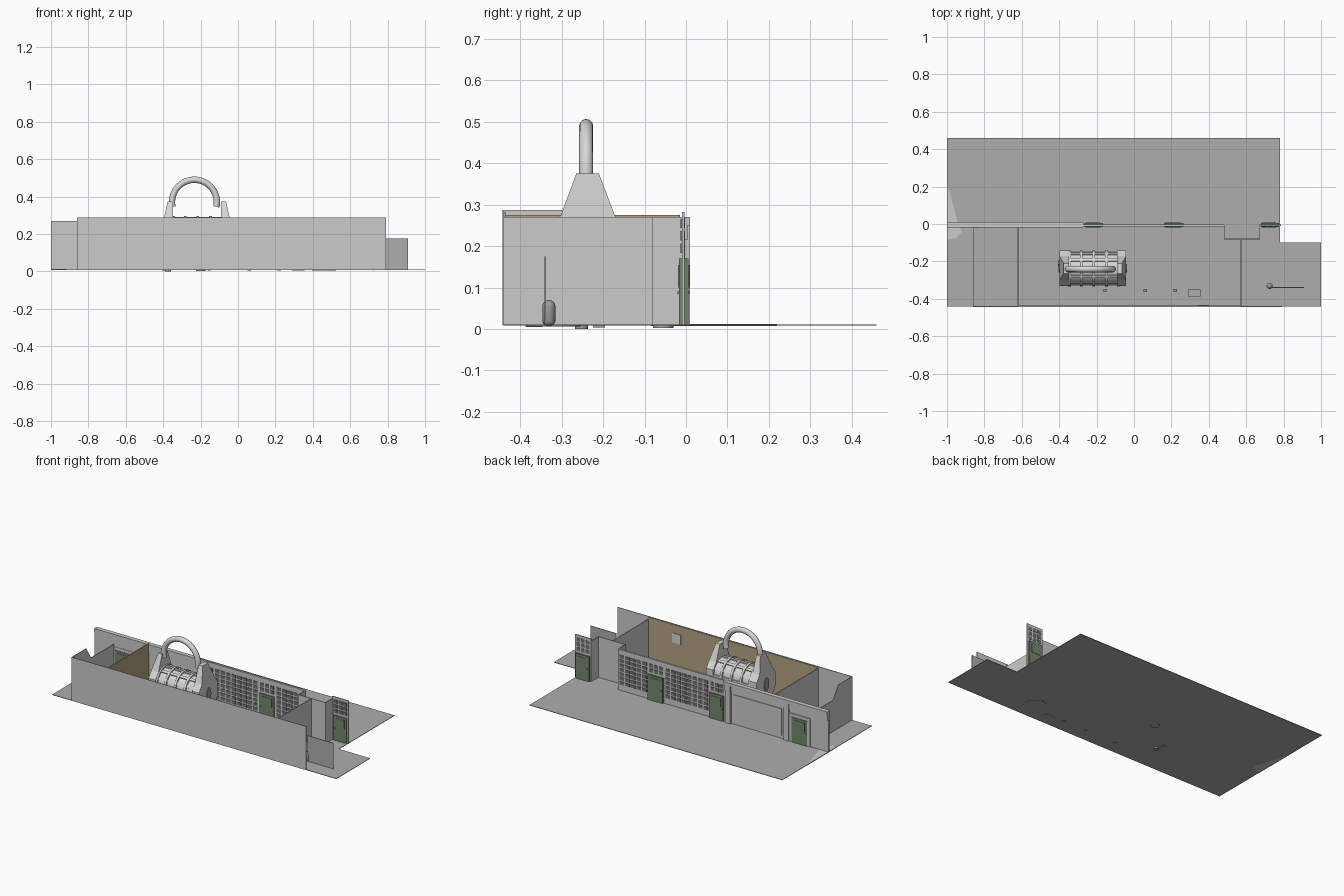
import bpy, bmesh, math
from mathutils import Matrix, Vector

if "Cube" in bpy.data.objects:
    bpy.data.objects.remove(bpy.data.objects["Cube"])


def mat(name, r, g, b):
    m = bpy.data.materials.new(name)
    m.diffuse_color = (r, g, b, 1)
    m.use_nodes = True
    m.node_tree.nodes["Principled BSDF"].inputs["Base Color"].default_value = m.diffuse_color
    return m


WALL = mat("wall grey", .60, .60, .60)
FLOOR = mat("floor grey", .42, .42, .42)
TAN = mat("tan plaster", .45, .37, .23)
GREEN = mat("door green", .17, .24, .15)
TILE = mat("dark glass", .17, .17, .17)
METAL = mat("light metal", .68, .68, .67)
DARK = mat("mid grey", .33, .33, .33)


def finish(name, bm, m, smooth=False):
    bmesh.ops.recalc_face_normals(bm, faces=bm.faces)
    me = bpy.data.meshes.new(name)
    bm.to_mesh(me)
    bm.free()
    ob = bpy.data.objects.new(name, me)
    bpy.context.collection.objects.link(ob)
    me.materials.append(m)
    if smooth:
        bpy.ops.object.select_all(action='DESELECT')
        ob.select_set(True)
        bpy.context.view_layer.objects.active = ob
        bpy.ops.object.shade_smooth_by_angle(angle=math.radians(40))
    return ob


def add_box(bm, x0, x1, y0, y1, z0, z1):
    t = Matrix.Translation(((x0 + x1) / 2, (y0 + y1) / 2, (z0 + z1) / 2))
    bmesh.ops.create_cube(bm, size=1, matrix=t @ Matrix.Diagonal((x1 - x0, y1 - y0, z1 - z0, 1)))


def box(name, m, *d):
    bm = bmesh.new()
    add_box(bm, *d)
    return finish(name, bm, m)


def prism(name, m, pts, place, a, b):
    """Extrude an outline; place(u, v, end) gives the 3D point."""
    bm = bmesh.new()
    rows = [[bm.verts.new(place(u, v, e)) for u, v in pts] for e in (a, b)]
    bm.faces.new(rows[0])
    bm.faces.new(rows[1])
    n = len(pts)
    for i in range(n):
        j = (i + 1) % n
        bm.faces.new((rows[0][i], rows[0][j], rows[1][j], rows[1][i]))
    return finish(name, bm, m)


def disc(name, m, x, y, r, z0, z1, n=24):
    bm = bmesh.new()
    bmesh.ops.create_cone(bm, cap_ends=True, segments=n, radius1=r, radius2=r, depth=z1 - z0,
                          matrix=Matrix.Translation((x, y, (z0 + z1) / 2)))
    return finish(name, bm, m, True)


flat = lambda u, v, e: (u, v, e)
across = lambda u, v, e: (e, u, v)

# Ground sheet with the side extension and the pale corner patch
prism("ground", FLOOR, [(-1, -.44), (1, -.44), (1, -.10), (.78, -.10), (.78, .46), (-1, .46)],
      flat, .008, .011)
prism("corner_patch", WALL, [(-1, .22), (-.94, 0), (-.92, -.04), (-.95, -.075), (-1, -.085)],
      flat, .007, .012)

# Front wall with tan plaster inside
box("front_wall", WALL, -.86, .79, -.443, -.439, .01, .287)
box("front_plaster", TAN, -.62, .57, -.439, -.436, .012, .283)
box("wall_plate", METAL, .34, .40, -.436, -.432, .17, .23)

# Cross walls
box("left_partition", WALL, -.624, -.62, -.44, -.015, .01, .275)
box("left_partition_plaster", TAN, -.62, -.617, -.436, -.015, .012, .275)
box("right_partition", WALL, .57, .574, -.44, -.08, .01, .27)
prism("left_end_wall", WALL, [(-.44, .01), (-.44, .287), (-.30, .287), (-.25, .21),
                              (-.02, .21), (-.02, .01)], across, -.862, -.858)
box("outer_panel", FLOOR, .73, .91, -.342, -.338, .01, .175)

# Back facade, glazed middle part and recess
box("glazed_wall", WALL, -.27, .48, -.011, -.005, .01, .27)
box("glazed_wall_beam", WALL, -.27, .48, -.014, -.002, .245, .27)
box("recess_back", WALL, .48, .674, -.082, -.078, .01, .27)
box("recess_left", WALL, .48, .484, -.08, -.006, .01, .27)
box("recess_right", WALL, .67, .674, -.08, -.006, .01, .27)
box("end_wall", WALL, .67, .785, -.010, -.004, .01, .283)

# Back facade, plain left part with cornice, pilasters and raised panel
box("plain_wall", WALL, -1, -.27, -.012, -.002, .01, .25)
box("cornice_low", WALL, -1, -.27, -.016, .004, .215, .25)
box("cornice_top", WALL, -1, -.27, -.018, .010, .25, .27)
for x in (-.30, -.71):
    box("pilaster", WALL, x - .018, x + .018, -.014, .010, .01, .25)
box("raised_panel", WALL, -.675, -.335, -.004, .003, .03, .20)
box("door_frame", WALL, -.875, -.725, -.014, .003, .01, .19)

# Doors, proud of both wall sides, with handles
for x0, x1 in ((.16, .265), (-.265, -.165), (.68, .775), (-.855, -.745)):
    box("door", GREEN, x0, x1, -.017, .006, .011, .17)
    box("door_inset", GREEN, x0 + .015, x1 - .015, -.019, .008, .10, .155)
    box("door_handle", DARK, x0 + .008, x0 + .014, -.021, .010, .085, .092)


# Glass tiles in a grid on both sides of the wall
def tiles(name, x0, x1, z0, z1, cols, rows):
    bm = bmesh.new()
    w, h = (x1 - x0) / cols, (z1 - z0) / rows
    for i in range(cols):
        for j in range(rows):
            x, z = x0 + i * w, z0 + j * h
            add_box(bm, x + .004, x + w - .004, -.0135, -.0025, z + .004, z + h - .004)
    finish(name, bm, TILE)


tiles("glass_centre", -.155, .15, .045, .24, 8, 7)
tiles("glass_right", .275, .475, .045, .24, 5, 7)
tiles("glass_over_door", .16, .265, .18, .24, 3, 2)
tiles("glass_over_door", -.265, -.165, .18, .24, 3, 2)
tiles("glass_end", .678, .778, .18, .27, 3, 3)

# Machine: ribbed drum lying along x
CX, CY, CZ = -.22, -.237, .20
turn = Matrix.Translation((0, CY, CZ)) @ Matrix.Rotation(math.pi / 2, 4, 'Y')


def drum(name, x0, x1, r, m=METAL):
    bm = bmesh.new()
    bmesh.ops.create_cone(bm, cap_ends=True, segments=32, radius1=r, radius2=r, depth=x1 - x0,
                          matrix=Matrix.Translation(((x0 + x1) / 2, 0, 0)) @ turn)
    finish(name, bm, m, True)


drum("drum", -.36, -.07, .086)
for x in (-.345, -.283, -.215, -.147, -.085):
    drum("drum_rib", x - .007, x + .007, .096)
bm = bmesh.new()
for k in range(12):
    n = len(bm.verts)
    add_box(bm, -.36, -.07, -.008, .008, .08, .092)
    bm.verts.ensure_lookup_table()
    bmesh.ops.transform(bm, verts=bm.verts[n:], matrix=Matrix.Translation((0, CY, CZ)) @
                        Matrix.Rotation(k * math.pi / 6, 4, 'X'))
finish("drum_bars", bm, METAL)

# Flared end plates, leaning inward at the top, with feet
outline = [(-.265, .375), (-.21, .375), (-.172, .275), (-.142, .235), (-.142, .15), (-.18, .09),
           (-.295, .09), (-.332, .15), (-.332, .235), (-.302, .275)]
for s in (-1, 1):
    def lean(u, v, e, s=s):
        top = max(0, v - .29) / .085
        return (CX + s * (e - (.022 * top if e > .15 else .0)), u, v)
    prism("end_plate", METAL, outline, lean, .128, .178)
    prism("end_boss", DARK, [(CY + .022 * math.cos(a * math.pi / 6), .19 + .045 * math.sin(a * math.pi / 6))
                             for a in range(12)], lean, .178, .183)
    x = CX + s * .15
    for y in (-.30, -.175):
        box("machine_foot", METAL, x - .018, x + .018, y - .018, y + .018, .01, .13)

# Arch over the machine
bm = bmesh.new()
rows = []
for i in range(33):
    a = math.radians(-12 + 204 * i / 32)
    c = Vector((-.233 + .12 * math.cos(a), CY - .004, .37 + .12 * math.sin(a)))
    d = Vector((math.cos(a), 0, math.sin(a)))
    rows.append([bm.verts.new(c + .017 * (d * math.cos(t) + Vector((0, math.sin(t), 0))))
                 for t in (2 * math.pi * k / 12 for k in range(12))])
for p, q in zip(rows, rows[1:]):
    for k in range(12):
        bm.faces.new((p[k], p[k - 1], q[k - 1], q[k]))
bm.faces.new(rows[0])
bm.faces.new(rows[-1])
finish("arch", bm, METAL, True)

# Small round and square fittings on the ground
disc("floor_plate_large", FLOOR, .46, -.32, .065, .006, .013, 32)
disc("floor_plate_small", FLOOR, -.20, -.055, .025, .003, .013)
for x in (-.155, .06, .22):
    box("floor_block", DARK, x - .009, x + .009, -.363, -.347, .005, .02)
box("floor_box", FLOOR, .29, .355, -.387, -.350, .005, .03)
box("floor_foot", DARK, -.405, -.38, -.225, -.195, .004, .03)
disc("drain", DARK, -.375, -.252, .016, 0, .012)

# Capsule bollard
bm = bmesh.new()
bmesh.ops.create_uvsphere(bm, u_segments=16, v_segments=12, radius=.016)
for v in bm.verts:
    up = v.co.z > -.0001
    v.co += Vector((.725, -.331, .054 if up else .022))
finish("bollard", bm, DARK, True)
